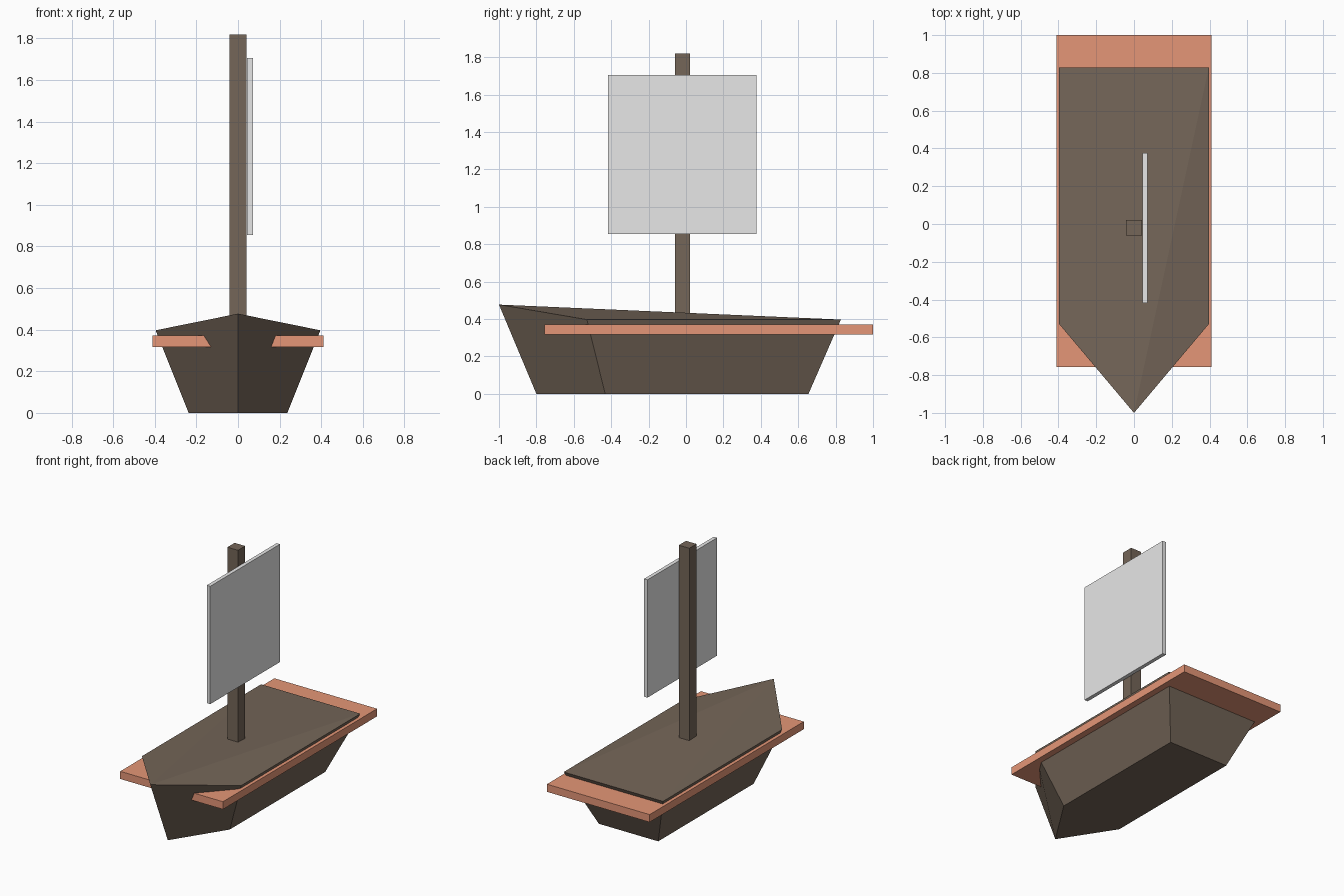
import bpy
import bmesh
from mathutils import Vector

if "Cube" in bpy.data.objects:
    bpy.data.objects.remove(bpy.data.objects["Cube"], do_unlink=True)


def make_material(name, colour):
    mat = bpy.data.materials.new(name)
    mat.use_nodes = True
    mat.diffuse_color = (*colour, 1)
    mat.node_tree.nodes["Principled BSDF"].inputs["Base Color"].default_value = (*colour, 1)
    return mat


def add_object(name, bm, mat):
    bmesh.ops.recalc_face_normals(bm, faces=bm.faces)
    mesh = bpy.data.meshes.new(name)
    bm.to_mesh(mesh)
    bm.free()
    mesh.materials.append(mat)
    obj = bpy.data.objects.new(name, mesh)
    bpy.context.collection.objects.link(obj)
    return obj


def add_box(name, low, high, mat):
    low, high = Vector(low), Vector(high)
    bm = bmesh.new()
    bmesh.ops.create_cube(bm, size=1)
    bmesh.ops.scale(bm, vec=high - low, verts=bm.verts)
    bmesh.ops.translate(bm, vec=(low + high) / 2, verts=bm.verts)
    return add_object(name, bm, mat)


def outline(bm, half_width, bow, shoulder, stern, z, bow_z):
    # Five-sided plan: bow tip, then shoulder and stern corners
    points = [(0, bow, bow_z), (half_width, shoulder, z), (half_width, stern, z),
              (-half_width, stern, z), (-half_width, shoulder, z)]
    return [bm.verts.new(p) for p in points]


dark_wood = make_material("dark wood", (0.176, 0.132, 0.098))
red_wood = make_material("reddish wood", (0.78, 0.305, 0.184))
canvas = make_material("pale canvas", (0.8, 0.8, 0.8))

# Hull: tapered sides, raised bow and a gently folded deck
bm = bmesh.new()
keel = outline(bm, 0.237, -0.80, -0.432, 0.655, 0, 0)
deck = outline(bm, 0.396, -1.0, -0.53, 0.828, 0.397, 0.477)
bm.faces.new(keel)
for i in range(5):
    j = (i + 1) % 5
    bm.faces.new((keel[i], keel[j], deck[j], deck[i]))
for i in range(1, 4):
    bm.faces.new((deck[0], deck[i], deck[i + 1]))
add_object("hull", bm, dark_wood)

# Flat rail board passing through the hull
add_box("rail_board", (-0.41, -0.757, 0.316), (0.41, 1.0, 0.371), red_wood)

# Mast and the square sail beside it
add_box("mast", (-0.042, -0.06, 0.3), (0.042, 0.022, 1.82), dark_wood)
add_box("sail", (0.044, -0.418, 0.855), (0.071, 0.377, 1.705), canvas)
